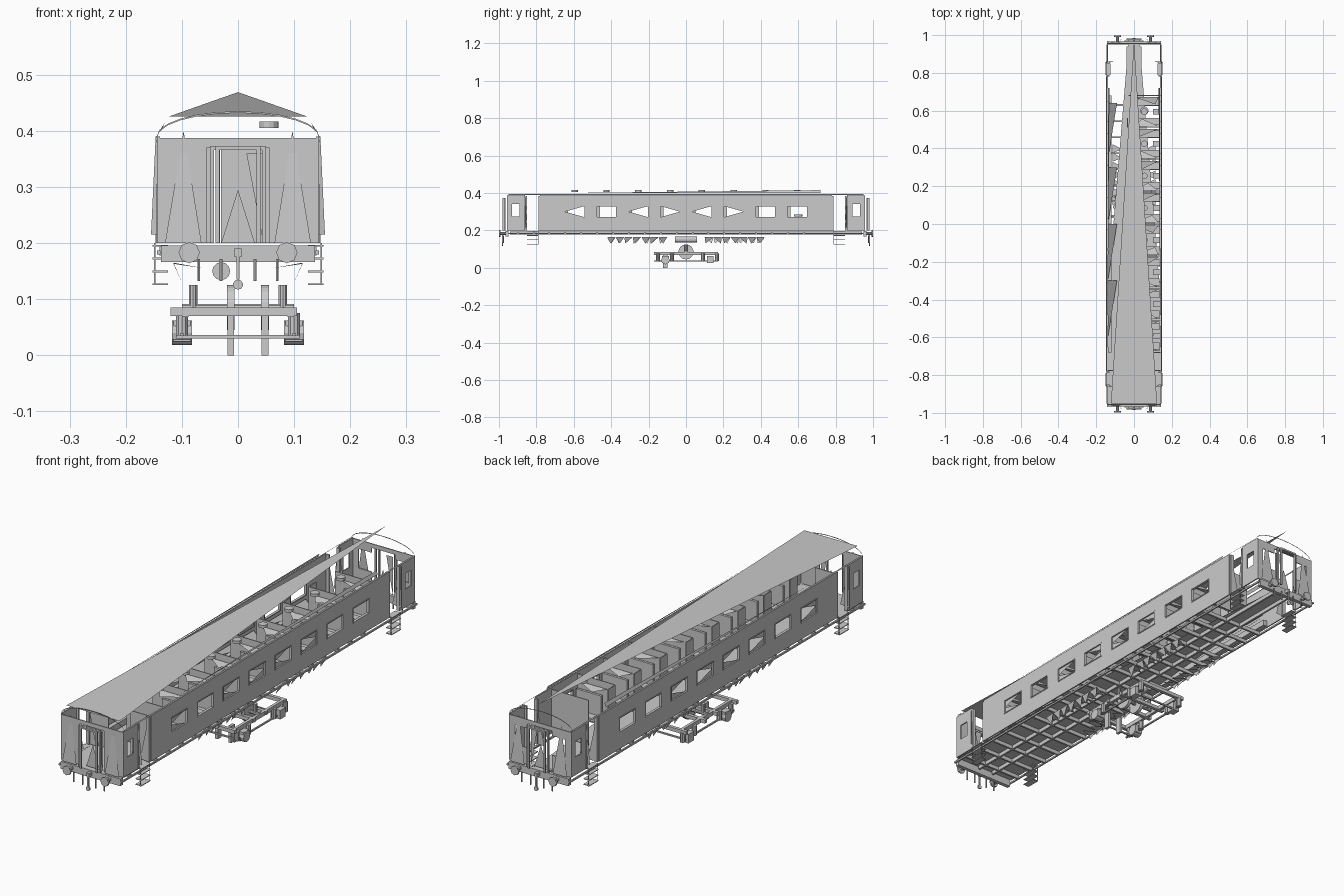
import bpy, bmesh, math, random
from mathutils import Matrix, Vector
random.seed(4)


def finish(name, bm):
    me = bpy.data.meshes.new(name)
    bm.to_mesh(me)
    bm.free()
    ob = bpy.data.objects.new(name, me)
    bpy.context.collection.objects.link(ob)
    return ob


def add_box(bm, x0, x1, y0, y1, z0, z1):
    m = Matrix.Translation(((x0 + x1) / 2, (y0 + y1) / 2, (z0 + z1) / 2)) @ Matrix.Diagonal(
        (abs(x1 - x0), abs(y1 - y0), abs(z1 - z0), 1))
    bmesh.ops.create_cube(bm, size=1, matrix=m)


def boxes(name, items):
    bm = bmesh.new()
    for b in items:
        add_box(bm, *b)
    return finish(name, bm)


def sheets(name, polys):
    bm = bmesh.new()
    for p in polys:
        bm.faces.new([bm.verts.new(v) for v in p])
    return finish(name, bm)


def cylinders(name, items, sides=12):
    # each item: centre, axis, radius, length
    bm = bmesh.new()
    for c, axis, r, d in items:
        m = Matrix.Translation(c) @ Vector((0, 0, 1)).rotation_difference(Vector(axis)).to_matrix().to_4x4()
        bmesh.ops.create_cone(bm, cap_ends=True, segments=sides, radius1=r, radius2=r, depth=d, matrix=m)
    return finish(name, bm)


def wall_boxes(s, x, y0, y1, wins, zl, zh):
    out, a = [], s * x
    b = s * (x - 0.005)
    out += [(a, b, y0, y1, 0.2, zl), (a, b, y0, y1, zh, 0.39)]
    cuts = [y0] + [v for w in wins for v in w] + [y1]
    for i in range(0, len(cuts), 2):
        out.append((a, b, cuts[i], cuts[i + 1], zl, zh))
    return out


S = (-1, 1)
mids = [-0.595 + 0.17 * i for i in range(8)]
wins = [(m - 0.053, m + 0.053) for m in mids]

# Side walls with window openings, and the short pieces beyond the doorways
for s in S:
    side = 'left' if s < 0 else 'right'
    boxes(side + '_side_wall', wall_boxes(s, 0.147, -0.78, 0.78, wins, 0.27, 0.33))
    for e in S:
        ys = sorted((e * 0.86, e * 0.955))
        ws = sorted((e * 0.89, e * 0.93))
        boxes(side + '_end_wall', wall_boxes(s, 0.144, *ys, [ws], 0.275, 0.34))
    # Window frames
    fr = []
    for a, b in wins:
        for z in (0.27, 0.33):
            fr.append((s * 0.138, s * 0.149, a, b, z - 0.002, z + 0.002))
        for y in (a, b):
            fr.append((s * 0.138, s * 0.149, y - 0.002, y + 0.002, 0.27, 0.33))
    boxes(side + '_window_frames', fr)
    # Torn window panes
    sheets(side + '_window_panes', [
        [(s * 0.143, wins[i][0], z), (s * 0.143, wins[i][1], z), (s * 0.143, wins[i][k], 0.3)]
        for i, k in ((0, 0), (2, 0), (3, 1), (4, 0), (5, 1)) for z in (0.27, 0.33)])
    # Sole bar and eaves rail
    boxes(side + '_sole_bar', [(s * 0.138, s * 0.144, -0.97, 0.97, 0.18, 0.187)])
    sheets(side + '_eaves', [[(s * 0.14, -0.62, 0.4), (s * 0.137, 0.72, 0.4), (s * 0.13, 0.72, 0.415)],
                             [(s * 0.146, -0.95, 0.39), (s * 0.146, 0.95, 0.39),
                              (s * 0.143, 0.95, 0.394), (s * 0.143, -0.95, 0.394)]])
    for e in S:
        # Entry steps, door posts and folded door leaf
        y = e * 0.82
        boxes('entry_steps', [(s * 0.125, s * 0.152, y - 0.03, y + 0.03, z, z + 0.003)
                              for z in (0.125, 0.148, 0.171, 0.194)] +
              [(s * 0.147, s * 0.15, y + d * 0.03 - 0.001, y + d * 0.03 + 0.001, 0.125, 0.2) for d in S])
        boxes('door_posts', [(s * 0.13, s * 0.145, e * q - 0.004, e * q + 0.004, 0.2, 0.385) for q in (0.785, 0.855)])
        sheets('door_leaf', [[(s * 0.147, e * 0.86, 0.385), (s * 0.155, e * 0.85, 0.215), (s * 0.105, e * 0.86, 0.215)],
                             [(s * 0.14, e * 0.785, 0.385), (s * 0.14, e * 0.785, 0.2), (s * 0.1, e * 0.785, 0.2)]])

# Tapered roof sheet and tapered floor sheet
sheets('roof_panel', [[(-0.122, -0.95, 0.426), (0.122, -0.95, 0.426), (0, 0.97, 0.469)]])
sheets('floor_panel', [[(-0.142, -0.95, 0.196), (0.142, -0.95, 0.196), (0.142, -0.4, 0.196),
                        (0.03, 0.95, 0.196), (-0.03, 0.95, 0.196), (-0.142, -0.4, 0.196)]])
boxes('floor_bearers', [(-0.14, 0.14, y - 0.004, y + 0.004, 0.178, 0.194)
                        for y in [-0.9 + 0.085 * i for i in range(19)]] +
      [(x - 0.004, x + 0.004, -0.94, 0.94, 0.178, 0.194) for x in (-0.035, 0.035)])

# Roof end arcs and ceiling ventilators
for e in S:
    arc = [(0.145 * math.sin(t), e * 0.95, 0.39 + 0.045 * math.cos(t)) for t in
           [-math.pi / 2 + math.pi * i / 12 for i in range(13)]]
    sheets('roof_end_arc', [[a, b, (b[0], b[1], b[2] - 0.003), (a[0], a[1], a[2] - 0.003)]
                            for a, b in zip(arc, arc[1:])])
cylinders('ventilators', [((0.055, y, 0.411), (0, 0, 1), 0.017, 0.012) for y in mids])

# End walls, gangway frames, buffers and coupling
for e in S:
    Y = e * 0.955
    items = []
    for s in S:
        items += [(s * 0.055, s * 0.142, Y - 0.002, Y + 0.002, 0.2, 0.27),
                  (s * 0.055, s * 0.142, Y - 0.002, Y + 0.002, 0.35, 0.387),
                  (s * 0.115, s * 0.142, Y - 0.002, Y + 0.002, 0.27, 0.35)]
    if e < 0:
        items += [(s * 0.055, s * 0.118, Y - 0.002, Y + 0.002, 0.27, 0.35) for s in S]
    items.append((-0.055, 0.055, Y - 0.002, Y + 0.002, 0.37, 0.387))
    boxes('end_wall', items)
    sheets('end_spikes', [[(s * 0.065, e * 0.965, 0.2), (s * 0.13, e * 0.965, 0.2), (s * 0.097, e * 0.955, 0.4)]
                          for s in S] + [[(-0.03, e * 0.95, 0.2), (0.03, e * 0.95, 0.2), (0, e * 0.95, 0.295)],
                                         [(0.015, e * 0.95, 0.36), (0.045, e * 0.95, 0.36), (0.045, e * 0.95, 0.2)]])
    for w, y in ((0.05, 0.968), (0.04, 0.978)):
        boxes('gangway_frame', [(s * w, s * (w - 0.007), e * y - 0.004, e * y + 0.004, 0.2, 0.372) for s in S] +
              [(-w, w, e * y - 0.004, e * y + 0.004, 0.366, 0.373)])
    boxes('buffer_beam', [(-0.137, 0.137, e * 0.95, e * 0.966, 0.166, 0.196)])
    cylinders('buffers', [((s * 0.087, e * 0.995, 0.183), (0, 1, 0), 0.019, 0.008) for s in S] +
              [((s * 0.087, e * 0.977, 0.183), (0, 1, 0), 0.008, 0.032) for s in S], 8)
    boxes('coupling_hook', [(-0.006, 0.006, e * 0.965, e * 0.985, 0.175, 0.19),
                            (-0.003, 0.003, e * 0.978, e * 0.984, 0.135, 0.178)])
    cylinders('coupling_ring', [((0, e * 0.981, 0.126), (0, 1, 0), 0.009, 0.006)], 10)
    cylinders('brake_hoses', [((x, e * 0.975, 0.152), (0, 0, 1), 0.003, 0.04) for x in (-0.03, 0.03, -0.07, 0.07)], 6)

# Compartment partitions, corridor wall and seats
parts, seats, torn = [], [], []
for i in range(9):
    y = -0.68 + 0.17 * i
    parts.append((-0.03, 0.14, y - 0.002, y + 0.002, 0.2, 0.385))
for m in mids:
    for d in S:
        yb = m + d * 0.078
        seats += [(0.02, 0.135, yb, yb - d * 0.045, 0.232, 0.245),
                  (0.02, 0.135, yb, yb - d * 0.01, 0.245, 0.33)]
        torn.append([(0.0, yb, 0.36), (0.13, yb, 0.36), (random.uniform(0.02, 0.12), yb - d * 0.04, 0.352)])
    parts.append((-0.036, -0.032, m - 0.083, m - 0.035, 0.2, 0.385))
    boxes('compartment_table', [(0.1, 0.14, m - 0.015, m + 0.015, 0.262, 0.267)])
boxes('partitions', parts)
boxes('seats', seats)
sheets('luggage_racks', torn)
sheets('corridor_lining', [[(-0.138, y, 0.255), (-0.138, y + 0.3, 0.255), (-0.09, y + 0.3, 0.21), ]
                           for y in (-0.6, -0.3, 0.0, 0.34)])
boxes('corridor_heater', [(-0.138, -0.12, -0.68, 0.68, 0.2, 0.225)])
cylinders('washbasin', [((0.055, 0.6, 0.28), (0, 0, 1), 0.022, 0.012)], 14)
boxes('vestibule_walls', [(s * 0.05, s * 0.14, e * 0.775 - 0.002, e * 0.775 + 0.002, 0.2, 0.385)
                          for s in S for e in (-1,)])

# Underfloor equipment with torn edges
under = []
for s in S:
    for k in range(7):
        for e in S:
            y = e * (0.1 + 0.046 * k)
            under.append([(s * 0.115, y, 0.165), (s * 0.115, y + e * 0.046, 0.163),
                          (s * 0.1, y + e * random.uniform(0, 0.046), 0.13)])
            under.append([(s * 0.115, y, 0.165), (s * 0.115, y + e * 0.046, 0.163), (s * 0.06, y + e * 0.02, 0.155)])
sheets('underfloor_boxes', under)
cylinders('air_tank', [((-0.03, 0.0, 0.15), (0, 1, 0), 0.016, 0.12)])

# Single central bogie
beams = [(s * 0.1, s * 0.088, -0.17, 0.17, 0.068, 0.085) for s in S]
beams += [(-0.12, 0.105, y - 0.007, y + 0.007, 0.07, 0.085) for y in (-0.165, -0.04, 0.04, 0.165)]
beams += [(s * 0.115, s * 0.085, y - 0.018, y + 0.018, 0.025, 0.062) for s in S for y in (-0.11, 0.13)]
beams += [(-0.11, 0.11, y - 0.003, y + 0.003, 0.03, 0.036) for y in (-0.14, 0.14)]
beams += [(s * 0.103, s * 0.097, -0.17, 0.17, 0.034, 0.04) for s in S]
boxes('bogie_frame', beams)
cylinders('bogie_springs', [((s * 0.1, y, 0.055), (0, 0, 1), 0.011, 0.04)
                            for s in S for y in (-0.15, -0.075, 0.09, 0.165)] +
          [((s * 0.08, 0, 0.105), (0, 0, 1), 0.008, 0.04) for s in S], 10)
cylinders('wheels', [((x, 0, 0.085), (1, 0, 0), 0.04, 0.014) for x in (-0.013, 0.048)], 24)
cylinders('axle', [((0.0, 0, 0.085), (1, 0, 0), 0.007, 0.2)], 10)
boxes('brake_hangers', [(x - 0.006, x + 0.006, -0.122, -0.098, 0.0, 0.07) for x in (-0.013, 0.048)])
cylinders('brake_cylinder', [((s * 0.1, -0.11, 0.04), (1, 0, 0), 0.022, 0.036) for s in S])
